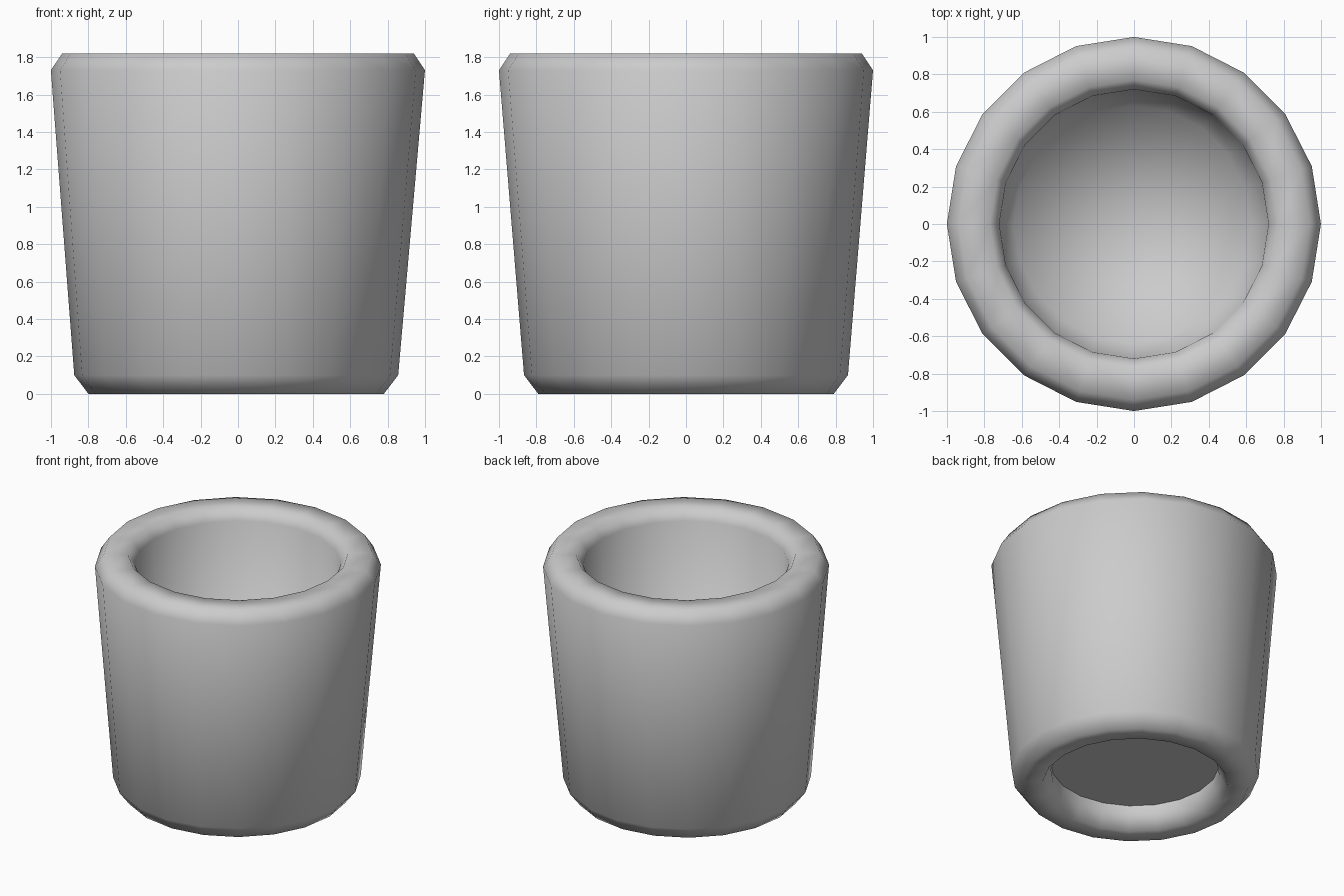
import bpy, bmesh, math

if "Cube" in bpy.data.objects:
    bpy.data.objects.remove(bpy.data.objects["Cube"])

SIDES = 20

# Cup profile (radius, height): floor centre, inner wall, lip, outer wall, foot, recess
PROFILE = [
    (0.0, 0.24), (0.635, 0.24), (0.72, 1.74), (0.77, 1.82),
    (0.94, 1.82), (1.0, 1.73), (0.866, 0.10), (0.79, 0.0),
    (0.65, 0.0), (0.59, 0.10), (0.59, 0.17), (0.0, 0.17),
]


def ring(bm, r, z):
    # The foot sits very slightly off the lip's axis
    dx = -0.01 * (1 - z / 1.82)
    if r == 0:
        return [bm.verts.new((dx, 0, z))]
    return [bm.verts.new((r * math.cos(2 * math.pi * i / SIDES) + dx,
                          r * math.sin(2 * math.pi * i / SIDES), z))
            for i in range(SIDES)]


def lathe(name, profile):
    bm = bmesh.new()
    rings = [ring(bm, r, z) for r, z in profile]
    for k, (a, b) in enumerate(zip(rings, rings[1:])):
        for i in range(SIDES):
            j = (i + 1) % SIDES
            if len(a) == 1:
                f = bm.faces.new((a[0], b[i], b[j]))
            elif len(b) == 1:
                f = bm.faces.new((a[i], b[0], a[j]))
            else:
                f = bm.faces.new((a[i], b[i], b[j], a[j]))
            # Everything is smooth except the flat disc under the foot
            f.smooth = k < len(profile) - 2
    bmesh.ops.recalc_face_normals(bm, faces=bm.faces)
    mesh = bpy.data.meshes.new(name)
    bm.to_mesh(mesh)
    bm.free()
    obj = bpy.data.objects.new(name, mesh)
    bpy.context.collection.objects.link(obj)
    return obj


lathe("cup", PROFILE)
